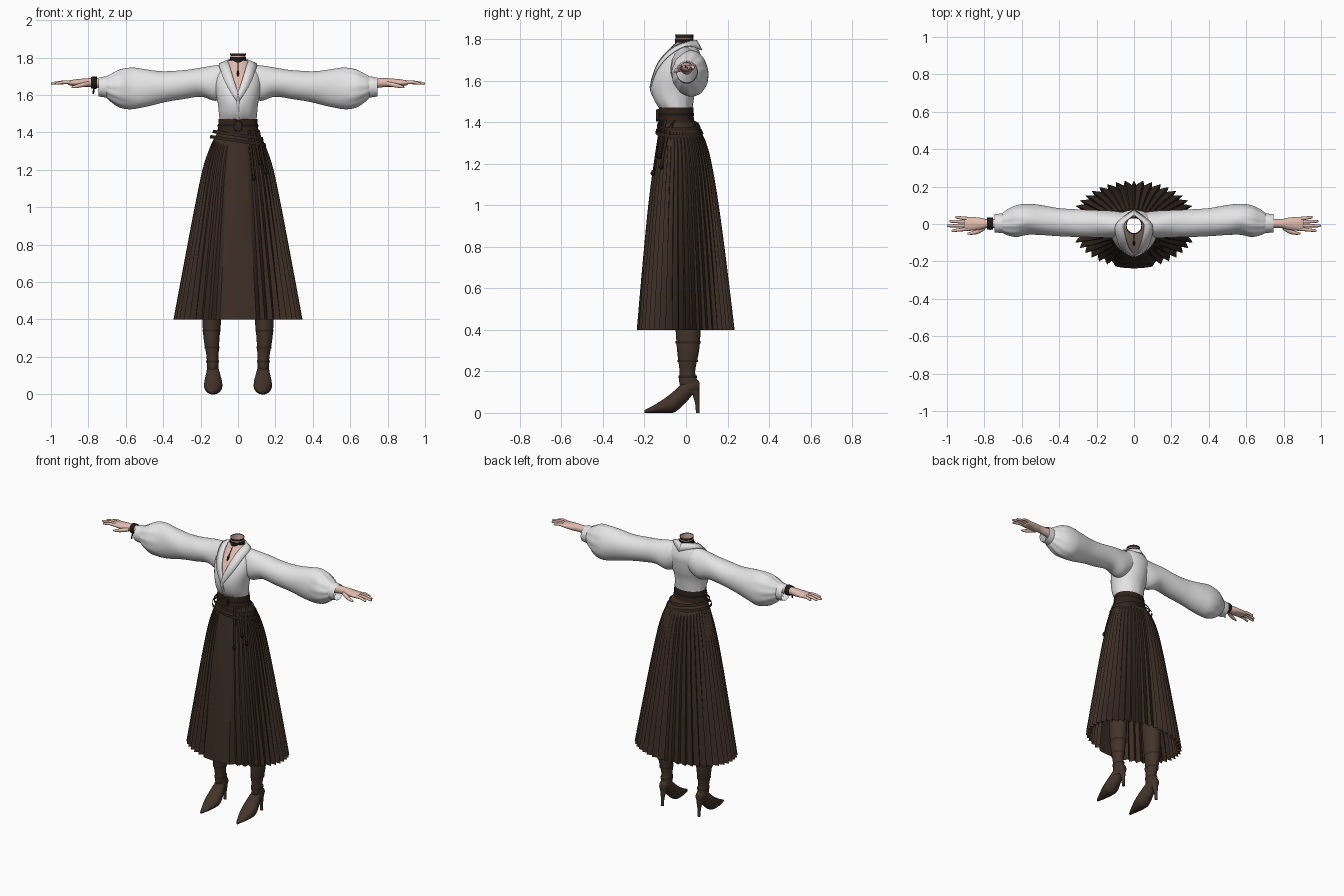
import bpy, bmesh
from math import sin, cos, pi, sqrt
from mathutils import Vector

cube = bpy.data.objects.get("Cube")
if cube:
    bpy.data.objects.remove(cube, do_unlink=True)


def material(name, r, g, b):
    m = bpy.data.materials.new(name)
    m.use_nodes = True
    m.diffuse_color = (r, g, b, 1)
    m.node_tree.nodes["Principled BSDF"].inputs["Base Color"].default_value = (r, g, b, 1)
    return m


WHITE = material("white cotton", .78, .78, .78)
SKIN = material("skin", .75, .5, .42)
BROWN = material("dark brown wool", .045, .027, .018)
LEATHER = material("brown boot leather", .055, .034, .023)
STRAP = material("dark strap leather", .03, .017, .011)
BLACK = material("black trim", .012, .01, .009)


def spline(rows, steps):
    """Catmull-Rom through rows of any width."""
    p = [rows[0]] + list(rows) + [rows[-1]]
    out = []
    for i in range(1, len(p) - 2):
        for s in range(steps):
            t = s / steps
            out.append([.5 * (2 * b + (c - a) * t + (2 * a - 5 * b + 4 * c - d) * t * t
                              + (3 * b - a - 3 * c + d) * t ** 3)
                        for a, b, c, d in zip(*p[i - 1:i + 3])])
    return out + [list(rows[-1])]


def finish(name, bm, mats, mirror=False, thick=0, angle=40):
    bmesh.ops.recalc_face_normals(bm, faces=bm.faces)
    me = bpy.data.meshes.new(name)
    bm.to_mesh(me)
    bm.free()
    ob = bpy.data.objects.new(name, me)
    bpy.context.collection.objects.link(ob)
    for m in mats:
        me.materials.append(m)
    bpy.ops.object.select_all(action='DESELECT')
    ob.select_set(True)
    bpy.context.view_layer.objects.active = ob
    bpy.ops.object.shade_smooth_by_angle(angle=angle * pi / 180)
    if thick:
        so = ob.modifiers.new("Thickness", 'SOLIDIFY')
        so.thickness, so.offset = thick, 0
    if mirror:
        ob.modifiers.new("Mirror", 'MIRROR')
    return ob


def tube_mesh(axis, rows, n=32, steps=4, caps=False, fold=None):
    """Rows are (position, low a, high a, low b, high b) across the axis."""
    bm = bmesh.new()
    rings = []
    for t, a0, a1, b0, b1 in spline(rows, steps):
        ring = []
        for i in range(n):
            u = -pi / 2 + 2 * pi * i / n
            k = fold(t, u) if fold else 1
            a = (a0 + a1) / 2 + (a1 - a0) / 2 * cos(u) * k
            b = (b0 + b1) / 2 + (b1 - b0) / 2 * sin(u) * k
            ring.append(bm.verts.new({'x': (t, a, b), 'y': (a, t, b), 'z': (a, b, t)}[axis]))
        rings.append(ring)
    for r, q in zip(rings, rings[1:]):
        for i in range(n):
            bm.faces.new((r[i], r[(i + 1) % n], q[(i + 1) % n], q[i]))
    if caps:
        bm.faces.new(rings[0])
        bm.faces.new(rings[-1])
    return bm


def tube(name, axis, rows, mat, mirror=False, angle=40, **kw):
    return finish(name, tube_mesh(axis, rows, **kw), [mat], mirror, angle=angle)


def strip(name, edge_a, edge_b, mat, thick, mirror=False):
    bm = bmesh.new()
    pairs = [(bm.verts.new(a), bm.verts.new(b))
             for a, b in zip(spline(edge_a, 6), spline(edge_b, 6))]
    for p, q in zip(pairs, pairs[1:]):
        bm.faces.new((p[0], p[1], q[1], q[0]))
    return finish(name, bm, [mat], mirror, thick)


def limb(name, points, mat, mirror=False, n=10):
    """Round tapered tube through (x, y, z, radius) points."""
    bm = bmesh.new()
    pts = spline(points, 3)
    rings = []
    for i, p in enumerate(pts):
        d = Vector(pts[min(i + 1, len(pts) - 1)][:3]) - Vector(pts[max(i - 1, 0)][:3])
        q = d.to_track_quat('Z', 'Y')
        rings.append([bm.verts.new(Vector(p[:3]) + q @ Vector(
            (p[3] * cos(2 * pi * j / n), p[3] * sin(2 * pi * j / n), 0))) for j in range(n)])
    for r, s in zip(rings, rings[1:]):
        for j in range(n):
            bm.faces.new((r[j], r[(j + 1) % n], s[(j + 1) % n], s[j]))
    bm.faces.new(rings[0])
    bm.faces.new(rings[-1])
    return finish(name, bm, [mat], mirror)


# Blouse body, with a V of bare chest cut into the front
TORSO = [(1.46, -.098, .098, -.122, .03), (1.5, -.102, .102, -.15, .036),
         (1.55, -.107, .107, -.165, .045), (1.6, -.117, .117, -.163, .06),
         (1.65, -.125, .125, -.145, .07), (1.7, -.124, .124, -.114, .075),
         (1.74, -.102, .102, -.082, .065), (1.77, -.07, .07, -.057, .052),
         (1.785, -.054, .054, -.048, .045)]
body = tube_mesh('z', TORSO, n=64, steps=5,
                 fold=lambda z, u: 1 + .012 * sin(12 * u) * max(0, (1.56 - z) / .1))
V_BASE, V_SLOPE = 1.612, .33
for side in (1, -1):
    bmesh.ops.bisect_plane(body, geom=body.verts[:] + body.edges[:] + body.faces[:],
                           plane_co=(0, 0, V_BASE), plane_no=(side, 0, -V_SLOPE))
for f in body.faces:
    c = f.calc_center_median()
    f.material_index = int(c.y < -.02 and abs(c.x) < V_SLOPE * (c.z - V_BASE))
finish("blouse_body", body, [WHITE, SKIN])

# Folded collar, running from the V round to the nape
strip("collar",
      [(0, -.163, 1.612), (.025, -.131, 1.69), (.045, -.07, 1.757), (.052, 0, 1.786), (0, .05, 1.795)],
      [(.006, -.173, 1.565), (.06, -.142, 1.65), (.09, -.082, 1.722), (.095, 0, 1.768), (0, .076, 1.748)],
      WHITE, .007, True)
strip("button_placket", [(-.009, -.165, 1.6), (-.009, -.17, 1.55), (-.009, -.126, 1.465)],
      [(.009, -.165, 1.6), (.009, -.17, 1.55), (.009, -.126, 1.465)], WHITE, .005)

# Full sleeves gathered into cuffs


def sleeve_fold(x, u):
    gather = max(0, min(1, (x - .55) / .12))
    return 1 + .018 * sin(3 * u + 22 * x) * sin(9 * x) + .025 * gather * sin(11 * u)


tube("sleeves", 'x', [
    (.05, -.06, .06, 1.6, 1.765), (.12, -.075, .07, 1.567, 1.757),
    (.2, -.07, .075, 1.59, 1.745), (.3, -.07, .078, 1.577, 1.732),
    (.4, -.065, .085, 1.56, 1.727), (.5, -.06, .1, 1.535, 1.738),
    (.57, -.058, .108, 1.522, 1.745), (.63, -.068, .1, 1.533, 1.737),
    (.68, -.058, .075, 1.565, 1.712), (.705, -.045, .055, 1.588, 1.698)],
    WHITE, True, n=66, steps=6, fold=sleeve_fold)
tube("cuffs", 'x', [(.695, -.048, .056, 1.586, 1.7), (.72, -.047, .055, 1.588, 1.697),
                    (.745, -.045, .053, 1.592, 1.692)], WHITE, True)

# Hands
tube("palms", 'x', [
    (.69, -.026, .032, 1.63, 1.692), (.78, -.021, .026, 1.642, 1.69),
    (.82, -.03, .033, 1.642, 1.688), (.87, -.036, .038, 1.647, 1.683),
    (.9, -.034, .036, 1.651, 1.678), (.908, -.025, .027, 1.657, 1.673)],
    SKIN, True, n=20, caps=True)
for name, y0, y1, tip in (("index", -.026, -.036, .975), ("middle", -.008, -.01, .998),
                          ("ring", .011, .014, .985), ("little", .028, .036, .955)):
    limb(name + "_fingers", [(.885, y0, 1.665, .01), ((.885 + tip) / 2, (y0 + y1) / 2, 1.668, .009),
                             (tip - .006, y1, 1.661, .007), (tip, y1, 1.66, .003)], SKIN, True)
limb("thumbs", [(.8, -.018, 1.66, .013), (.835, -.04, 1.653, .012),
                (.87, -.049, 1.645, .009), (.89, -.051, 1.641, .004)], SKIN, True)

# Bracelet on the right wrist
tube("bracelet", 'x', [(-.787, -.028, .033, 1.636, 1.696), (-.77, -.031, .036, 1.632, 1.699),
                       (-.753, -.029, .034, 1.634, 1.697)], BLACK)
limb("bracelet_charm", [(-.77, -.02, 1.64, .003), (-.772, -.022, 1.62, .005),
                        (-.774, -.022, 1.605, .003)], BLACK, n=6)

# Neck, lace choker and pendant
tube("neck", 'z', [(1.72, -.052, .052, -.07, .048), (1.765, -.042, .042, -.052, .037),
                   (1.818, -.039, .039, -.049, .034)], SKIN)
tube("choker", 'z', [(1.768, -.044, .044, -.055, .04), (1.79, -.042, .042, -.053, .037),
                     (1.803, -.0415, .0415, -.052, .037)], BLACK)
tube("choker_rim", 'z', [(1.807, -.041, .041, -.051, .036), (1.822, -.042, .042, -.052, .037)], STRAP)
limb("pendant", [(0, -.058, 1.775, .002), (0, -.09, 1.735, .003),
                 (0, -.106, 1.715, .007), (0, -.116, 1.7, .002)], BLACK, n=8)

# Pleated skirt with a plain front panel
SKIRT = [(1.41, -.104, .104, -.126, .034), (1.36, -.132, .132, -.132, .068),
         (1.3, -.158, .158, -.141, .098), (1.2, -.19, .19, -.156, .124),
         (1.0, -.232, .232, -.182, .158), (.7, -.289, .289, -.211, .198),
         (.4, -.345, .345, -.237, .234)]


def pleat(z, u):
    d = min(u + pi / 2, 1.5 * pi - u)
    if d < .25:
        return 1
    depth = .03 + .11 * (1.41 - z)
    return 1 - min(depth, .14) * min(1, (1.41 - z) / .1) * ((d * 22 / pi + .001) % 1)


tube("skirt", 'z', SKIRT, BROWN, n=176, steps=5, fold=pleat, angle=30)


def skirt_front(x, z, gap=.008):
    z0, r0, y0, y1 = min(((r[0], r[2], r[3], r[4]) for r in spline(SKIRT, 12)),
                         key=lambda r: abs(r[0] - z))
    return (x, (y0 + y1) / 2 - (y1 - y0) / 2 * sqrt(max(0, 1 - (x / r0) ** 2)) - gap, z)


# Waist belt, slanted hip straps and buckle
tube("waist_belt", 'z', [(1.395, -.112, .112, -.132, .042), (1.435, -.106, .106, -.131, .036),
                         (1.472, -.103, .103, -.13, .036)], STRAP)
tube("belt_edge", 'z', [(1.43, -.109, .109, -.135, .039), (1.444, -.108, .108, -.134, .039)], BLACK)
for name, z, grow in (("upper_hip_strap", 1.385, 0), ("lower_hip_strap", 1.355, .014)):
    w = .133 + grow
    ob = tube(name, 'z', [(z - .009, -w - .004, w + .004, -.14 - grow / 2, .07 + grow),
                          (z + .009, -w, w, -.138 - grow / 2, .062 + grow)], STRAP)
    for v in ob.data.vertices:
        v.co.z -= .15 * v.co.x
tube("buckle", 'y', [(-.145, -.024, .024, 1.405, 1.462), (-.128, -.026, .026, 1.403, 1.464)],
     STRAP, n=8, caps=True)

# Straps and charms hanging on the left hip
for name, x0, x1, low in (("long", .06, .085, 1.15), ("middle", .085, .12, 1.23), ("short", .11, .148, 1.18)):
    heights = [1.41 + (low - 1.41) * i / 4 for i in range(5)]
    centre = [x0 + (x1 - x0) * i / 4 for i in range(5)]
    strip(name + "_hanging_strap", [skirt_front(x - .006, z) for x, z in zip(centre, heights)],
          [skirt_front(x + .006, z) for x, z in zip(centre, heights)], STRAP, .005)
    x, y, z = skirt_front(x1, low, .01)
    limb(name + "_strap_charm", [(x, y, z + .02, .003), (x, y, z + .005, .011),
                                 (x, y, z - .008, .004)], BLACK, n=8)

# Heeled boots
tube("boot_shafts", 'z', [
    (.09, .112, .16, -.015, .062), (.15, .104, .166, -.033, .056), (.2, .104, .168, -.031, .044),
    (.3, .099, .184, -.043, .063), (.4, .09, .19, -.05, .07), (.62, .078, .192, -.065, .075)],
    LEATHER, True)
tube("boot_feet", 'y', [
    (-.2, .127, .141, 0, .014), (-.16, .108, .158, 0, .034), (-.1, .088, .178, 0, .072),
    (-.055, .084, .181, .003, .108), (0, .098, .17, .05, .16), (.03, .104, .166, .085, .17),
    (.058, .112, .158, .098, .158), (.066, .122, .15, .11, .14)],
    LEATHER, True, caps=True)
tube("boot_heels", 'z', [(0, .125, .146, .048, .066), (.05, .124, .147, .043, .065),
                         (.09, .116, .154, .03, .066), (.125, .11, .16, .015, .065)],
     LEATHER, True, n=16, caps=True)
for name, z, x0, x1, y0, y1 in (("ankle", .175, .101, .17, -.035, .053),
                                ("shin", .25, .099, .179, -.041, .057),
                                ("calf", .34, .093, .19, -.05, .07)):
    tube(name + "_boot_straps", 'z', [(z - .006, x0, x1, y0, y1), (z + .006, x0, x1, y0, y1)], STRAP, True)
